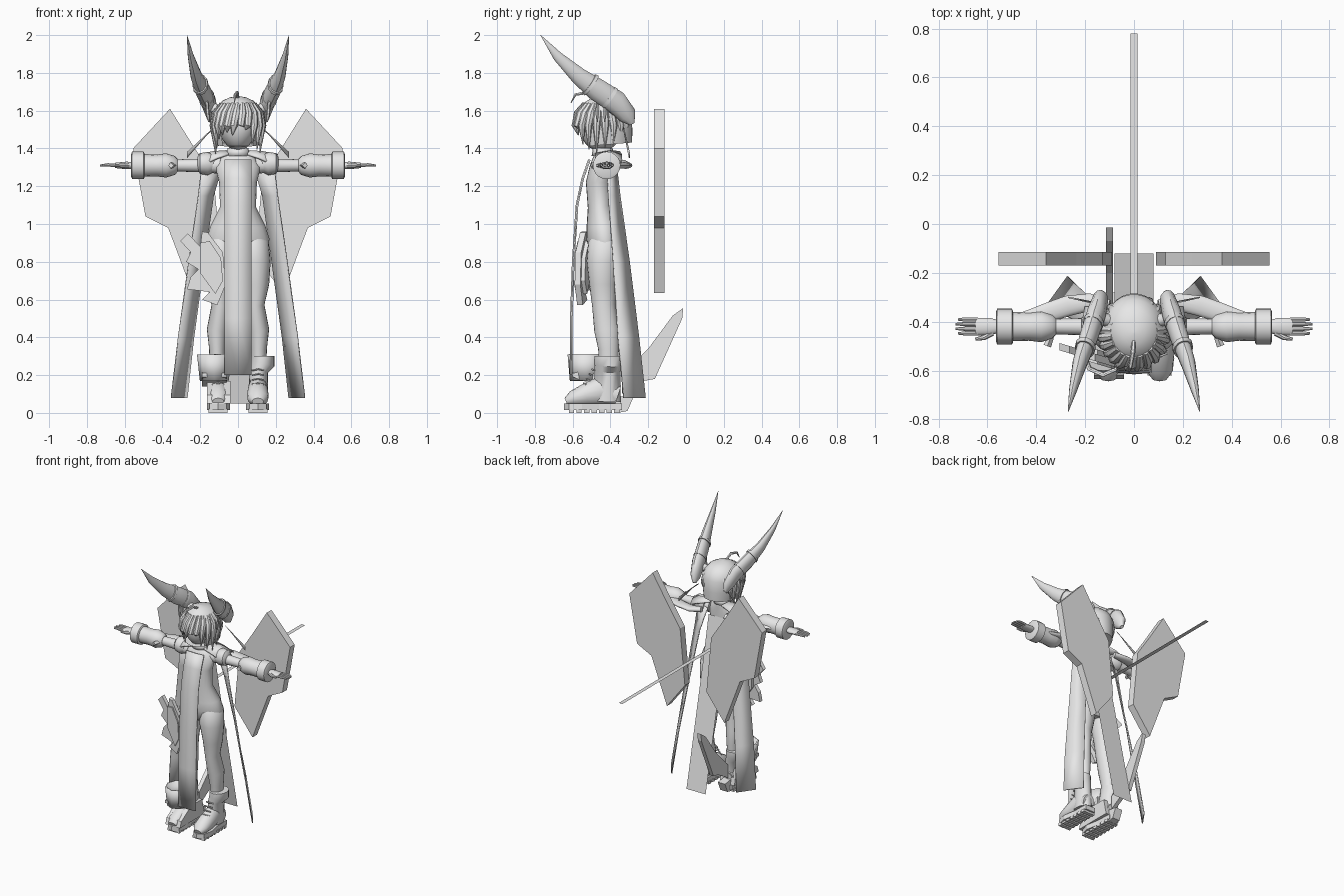
import bpy
import bmesh
import math
import random
from mathutils import Vector

random.seed(4)
cube = bpy.data.objects.get("Cube")
if cube:
    bpy.data.objects.remove(cube, do_unlink=True)

grey = bpy.data.materials.new("plain_grey")
grey.use_nodes = True
grey.diffuse_color = (0.8, 0.8, 0.8, 1)
grey.node_tree.nodes["Principled BSDF"].inputs["Base Color"].default_value = (0.8, 0.8, 0.8, 1)
smooth_parts = []


def finish(name, bm, mirror=False, smooth=False, thickness=0):
    bmesh.ops.recalc_face_normals(bm, faces=bm.faces[:])
    mesh = bpy.data.meshes.new(name)
    bm.to_mesh(mesh)
    bm.free()
    mesh.materials.append(grey)
    obj = bpy.data.objects.new(name, mesh)
    bpy.context.collection.objects.link(obj)
    if thickness:
        solid = obj.modifiers.new("thickness", 'SOLIDIFY')
        solid.thickness = thickness
        solid.offset = 0
    if mirror:
        obj.modifiers.new("mirror", 'MIRROR')
    if smooth:
        smooth_parts.append(obj)
    return obj


def add_tube(bm, path, radii, sides=16, caps=True):
    """Loft ellipses (side radius, other radius) along a path."""
    points = [Vector(p) for p in path]
    rings = []
    for i, point in enumerate(points):
        tangent = (points[min(i + 1, len(points) - 1)] - points[max(i - 1, 0)]).normalized()
        side = Vector((1, 0, 0)) if abs(tangent.x) < 0.7 else Vector((0, 1, 0))
        side = (side - tangent * side.dot(tangent)).normalized()
        other = tangent.cross(side)
        a, b = radii[i] if isinstance(radii[i], tuple) else (radii[i], radii[i])
        turns = [math.tau * k / sides for k in range(sides)]
        rings.append([bm.verts.new(point + side * a * math.cos(t) + other * b * math.sin(t))
                      for t in turns])
    for low, high in zip(rings, rings[1:]):
        for k in range(sides):
            n = (k + 1) % sides
            bm.faces.new((low[k], low[n], high[n], high[k]))
    if caps:
        bm.faces.new(rings[0])
        bm.faces.new(rings[-1])


def tube(name, path, radii, mirror=False, sides=16, caps=True, thickness=0):
    bm = bmesh.new()
    add_tube(bm, path, radii, sides, caps)
    return finish(name, bm, mirror, True, thickness)


def plate(name, outline, axis, low, high, mirror=False):
    """Extrude a flat outline along one axis."""
    bm = bmesh.new()
    verts = []
    for point in outline:
        co = list(point)
        co.insert(axis, low)
        verts.append(bm.verts.new(co))
    face = bm.faces.new(verts)
    out = bmesh.ops.extrude_face_region(bm, geom=[face])
    shift = Vector((0, 0, 0))
    shift[axis] = high - low
    moved = [g for g in out["geom"] if isinstance(g, bmesh.types.BMVert)]
    bmesh.ops.translate(bm, verts=moved, vec=shift)
    return finish(name, bm, mirror)


def ribbon(name, rows, mirror=False, thickness=0):
    """Sheet of cloth from rows of points."""
    bm = bmesh.new()
    grid = [[bm.verts.new(p) for p in row] for row in rows]
    for upper, lower in zip(grid, grid[1:]):
        for k in range(len(upper) - 1):
            bm.faces.new((upper[k], upper[k + 1], lower[k + 1], lower[k]))
    return finish(name, bm, mirror, True, thickness)


# Body and legs
tube("torso",
     [(0, -.43, .82), (0, -.43, .86), (0, -.43, .92), (0, -.44, .99), (0, -.455, 1.09),
      (0, -.46, 1.22), (0, -.45, 1.3), (0, -.44, 1.35), (0, -.43, 1.38), (0, -.44, 1.44)],
     [(.1, .05), (.155, .08), (.167, .096), (.145, .088), (.095, .065),
      (.1, .07), (.12, .06), (.09, .05), (.042, .04), (.036, .036)], sides=24)
tube("leg",
     [(.07, -.43, .97), (.083, -.43, .9), (.09, -.44, .8), (.098, -.44, .68),
      (.092, -.435, .57), (.11, -.42, .44), (.11, -.41, .34), (.11, -.41, .24)],
     [(.03, .04), (.08, .088), (.083, .086), (.067, .072),
      (.048, .062), (.055, .066), (.043, .055), (.04, .05)], True, 20)

# Boots with thick treaded soles
tube("boot_shaft", [(.13, -.41, .3), (.13, -.41, .26), (.11, -.415, .22), (.105, -.42, .06)],
     [(.062, .075), (.064, .077), (.05, .068), (.052, .075)], True)
tube("boot_foot", [(.105, -.36, .09), (.105, -.45, .12), (.105, -.53, .095),
                   (.105, -.6, .075), (.105, -.635, .06)],
     [(.045, .055), (.052, .08), (.058, .06), (.055, .042), (.03, .02)], True)
sole = [(.065, -.34), (.145, -.34), (.148, -.46), (.165, -.55), (.15, -.62),
        (.105, -.645), (.06, -.62), (.042, -.55), (.06, -.46)]
plate("boot_sole", sole, 2, .015, .05, True)
for i in range(7):
    y = -.62 + i * .04
    plate("sole_tread", [(.055, y), (.155, y), (.15, y + .028), (.06, y + .028)], 2, 0, .02, True)
for i in range(4):
    y, z = -.53 + i * .015, .15 + i * .025
    tube("boot_lace", [(.075, y, z), (.105, y - .012, z + .006), (.135, y, z)],
         [.005] * 3, True, 6)

# Armoured shoe, cuff, spur and blade on the right ankle
plate("armour_shoe", [(-.635, .05), (-.62, .095), (-.5, .17), (-.37, .17), (-.345, .05)],
      0, -.163, -.04)
tube("ankle_cuff", [(-.125, -.53, .17), (-.127, -.53, .31)], [(.072, .08), (.085, .092)],
     sides=8, caps=False, thickness=.01)
plate("ankle_brace", [(-.46, .14), (-.6, .19), (-.6, .21), (-.46, .24)], 0, -.19, -.06)
plate("ankle_blade", [(-.34, .1), (-.22, .17), (-.165, .18), (-.02, .5), (-.015, .555),
                      (-.07, .515), (-.2, .34), (-.34, .2)], 0, -.115, -.085)
plate("heel_spur", [(-.36, 0), (-.31, .01), (-.28, .08), (-.36, .09)], 0, -.13, -.07)

# Arms, sleeves, cuffs and hands
arm_z = 1.31
tube("upper_arm", [(.09, -.43, arm_z), (.18, -.42, arm_z), (.4, -.42, arm_z)],
     [.045, .036, .03], True)
tube("shoulder_puff", [(x, -.42, arm_z + .01) for x in (.12, .16, .2, .215)],
     [.04, .062, .055, .035], True)
tube("sleeve", [(x, -.42, arm_z) for x in (.32, .335, .38, .43, .5)],
     [.034, .05, .064, .058, .06], True)
tube("sleeve_drape", [(.1, -.33, arm_z + .01), (.18, -.32, arm_z), (.27, -.335, arm_z),
                      (.36, -.365, arm_z), (.45, -.39, arm_z)],
     [(.02, .02), (.036, .018), (.042, .016), (.04, .016), (.03, .016)], True)
tube("wrist_cuff", [(x, -.42, arm_z) for x in (.495, .5, .56, .566)],
     [.064, .073, .073, .06], True, 20)
tube("sleeve_tab", [(.34, -.46, arm_z), (.355, -.5, arm_z)], [.013, .016], True, 4)
tube("palm", [(.55, -.42, arm_z), (.59, -.42, arm_z), (.65, -.42, arm_z)],
     [(.024, .018), (.036, .02), (.036, .014)], True)
for i in range(4):
    y, reach = -.448 + i * .019, .72 + .01 * (i in (1, 2))
    tube("finger", [(.64, y, arm_z), (.69, y, arm_z + .003), (reach, y, arm_z)],
         [.009, .009, .005], True, 8)
tube("thumb", [(.58, -.445, arm_z), (.615, -.465, arm_z), (.65, -.472, arm_z)],
     [.013, .011, .006], True, 8)

# Shoulder mantle and collar
ribbon("mantle", [[(.05, -.48, 1.37), (.06, -.4, 1.385), (.05, -.35, 1.38)],
                  [(.11, -.48, 1.35), (.13, -.4, 1.38), (.12, -.34, 1.36)],
                  [(.17, -.47, 1.32), (.21, -.4, 1.365), (.2, -.34, 1.33)]], True, .012)
ribbon("shoulder_strap", [[(.12, -.33, 1.51), (.14, -.33, 1.5)],
                          [(.27, -.3, 1.38), (.27, -.3, 1.35)]], True, .006)
tube("collar", [(0, -.44, 1.36), (0, -.44, 1.4)], [(.06, .055), (.05, .048)],
     caps=False, thickness=.01)

# Hanging cloth panels
front_drop = [(-.515, 1.34), (-.55, 1.24), (-.58, 1.1), (-.6, .8), (-.61, .5), (-.612, .2)]
ribbon("front_panel", [[(s * .072, y + .006 * abs(s), z) for s in (-1, 0, 1)]
                       for y, z in front_drop], thickness=.008)
ribbon("side_coat_tail", [[(.08, -.37, 1.32), (.19, -.42, 1.32)],
                          [(.13, -.35, 1.15), (.21, -.41, 1.15)],
                          [(.18, -.3, .8), (.26, -.385, .8)],
                          [(.235, -.25, .4), (.315, -.36, .4)],
                          [(.27, -.215, .08), (.353, -.33, .08)]], True, .008)
ribbon("back_coat_tail", [[(s * .08, y, z) for s in (-1, 1)]
                          for y, z in ((-.385, 1.27), (-.32, .95), (-.12, .05))])
ribbon("rear_strip", [[(-.015, y, 1.06), (.015, y, 1.06)] for y in (-.36, .78)])

# Floating wing shields
plate("wing_shield", [(.36, 1.61), (.555, 1.4), (.49, 1.04), (.37, .98),
                      (.24, .635), (.09, .83), (.13, 1.25), (.235, 1.41)],
      1, -.17, -.115, True)

# Clawed tool slanting across the right hip
claw = plate("hip_claw", [(-.305, .91), (-.265, .95), (-.2, .88), (-.19, .96), (-.16, .955),
                          (-.08, .85), (-.065, .68), (-.11, .57), (-.19, .6), (-.15, .64),
                          (-.27, .655), (-.25, .72), (-.21, .76), (-.275, .8), (-.25, .85)],
             1, -.555, -.525)
knuckle = plate("claw_knuckle", [(-.2, .9), (-.15, .91), (-.09, .82), (-.08, .7),
                                 (-.12, .63), (-.2, .74)], 1, -.565, -.505)
for part in (claw, knuckle):
    for v in part.data.vertices:
        v.co.y -= .3 * (v.co.x + .18)

# Head and hair
bm = bmesh.new()
bmesh.ops.create_uvsphere(bm, u_segments=24, v_segments=16, radius=1)
for v in bm.verts:
    taper = 1 + .25 * min(v.co.z, 0)
    v.co = Vector((v.co.x * .112 * taper, v.co.y * .115 - .45, v.co.z * .135 + 1.52))
finish("head", bm, smooth=True)

bm = bmesh.new()
add_tube(bm, [(0, -.42, 1.42), (0, -.425, 1.48), (0, -.435, 1.56), (0, -.44, 1.61),
              (0, -.445, 1.65), (0, -.445, 1.67), (0, -.445, 1.677)],
         [(.113, .135), (.123, .142), (.13, .148), (.12, .13),
          (.085, .095), (.045, .05), (.005, .005)], 32)
face_gap = [f for f in bm.faces if f.calc_center_median().y < -.51
            and f.calc_center_median().z < 1.57]
bmesh.ops.delete(bm, geom=face_gap, context='FACES')
finish("hair_cap", bm, smooth=True)


def scalp(turn, reach, z):
    return (math.sin(turn) * reach * .95, -.445 - math.cos(turn) * reach * 1.03, z)


# Swept fringe, long at the sides and parted over one eye
for i in range(19):
    turn = math.radians(-144 + i * 16)
    tip_z = 1.38 + .1 * abs(math.cos(turn)) ** 1.5 + random.uniform(-.02, .02)
    sweep = .25 * math.cos(turn)
    if 0 < turn < .8:
        tip_z += .05
    spots = [(.09, 1.635, 0), (.123, 1.585, .3), (.138, 1.52, .7), (.125, tip_z, 1)]
    tube("hair_lock", [scalp(turn - sweep * bend, r, z) for r, z, bend in spots],
         [.014, .023, .02, .002], sides=8)
tube("hair_curl", [(0, -.47, 1.66), (-.005, -.53, 1.695), (-.015, -.585, 1.685), (-.02, -.61, 1.64)],
     [.008, .01, .008, .002], sides=6)

# Long swept horns with bands and tassels
tube("horn", [(.13, -.285, 1.53), (.137, -.31, 1.575), (.155, -.37, 1.645), (.188, -.47, 1.71),
              (.222, -.57, 1.785), (.25, -.68, 1.888), (.27, -.77, 2)],
     [(.012, .015), (.032, .05), (.04, .062), (.038, .06),
      (.03, .045), (.016, .026), (.001, .001)], True, 12)
for y, x, z in ((-.4, .165, 1.665), (-.5, .198, 1.733)):
    tube("horn_band", [(x, y, z), (x + .004, y - .014, z + .01)],
         [(.043, .064), (.041, .061)], True, 12)
tube("horn_mount", [(.09, -.4, 1.6), (.15, -.38, 1.62)], [.025, .03], True, 10)
for i in range(2):
    y = -.43 - i * .04
    tube("horn_tassel", [(.165, y, 1.65), (.16, y, 1.58), (.155, y, 1.54)],
         [.008, .01, .003], True, 6)

# Soft shading with sharp edges kept
bpy.ops.object.select_all(action='DESELECT')
for obj in smooth_parts:
    obj.select_set(True)
bpy.context.view_layer.objects.active = smooth_parts[0]
bpy.ops.object.shade_smooth_by_angle(angle=math.radians(40))
